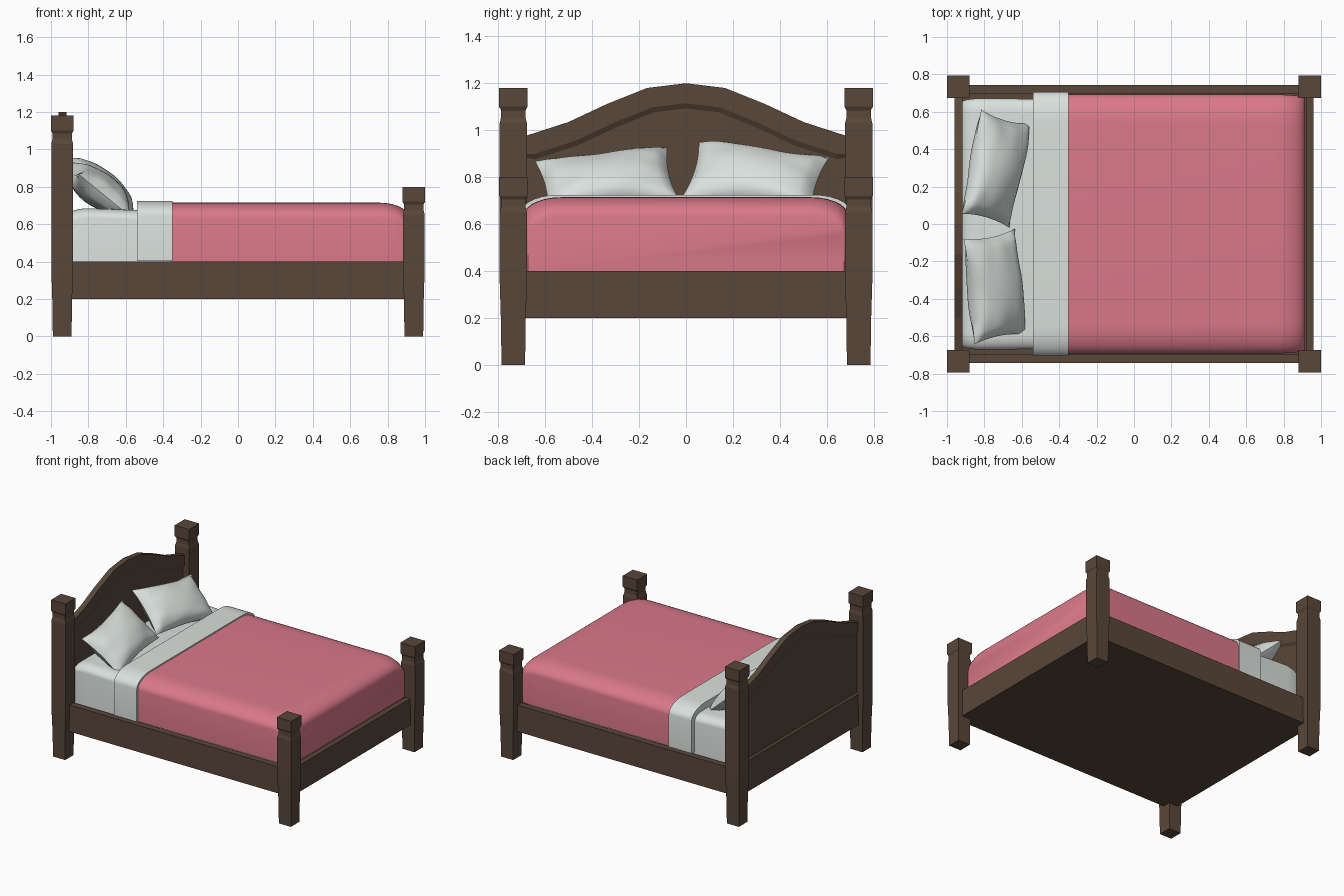
import bpy, bmesh, math
from mathutils import Matrix, Vector

cube = bpy.data.objects.get("Cube")
if cube:
    bpy.data.objects.remove(cube, do_unlink=True)


def material(name, rgb):
    m = bpy.data.materials.new(name)
    m.use_nodes = True
    m.diffuse_color = (*rgb, 1)
    m.node_tree.nodes["Principled BSDF"].inputs["Base Color"].default_value = (*rgb, 1)
    return m


WOOD = material("dark_wood", (0.10, 0.063, 0.042))
PINK = material("pink_fabric", (0.70, 0.19, 0.25))
WHITE = material("white_linen", (0.70, 0.75, 0.72))


def finish(name, bm, mat, smooth=None):
    bmesh.ops.recalc_face_normals(bm, faces=bm.faces)
    mesh = bpy.data.meshes.new(name)
    bm.to_mesh(mesh)
    bm.free()
    mesh.materials.append(mat)
    ob = bpy.data.objects.new(name, mesh)
    bpy.context.collection.objects.link(ob)
    if smooth:
        bpy.ops.object.select_all(action='DESELECT')
        ob.select_set(True)
        bpy.context.view_layer.objects.active = ob
        bpy.ops.object.shade_smooth_by_angle(angle=math.radians(smooth))
    return ob


def loft(name, rings, mat, smooth=None):
    """Skin equal-length closed rings and cap both ends."""
    bm = bmesh.new()
    loops = [[bm.verts.new(p) for p in ring] for ring in rings]
    for a, b in zip(loops, loops[1:]):
        for i in range(len(a)):
            j = (i + 1) % len(a)
            bm.faces.new((a[i], a[j], b[j], b[i]))
    bm.faces.new(loops[0])
    bm.faces.new(loops[-1])
    return finish(name, bm, mat, smooth)


def box(name, lo, hi, mat):
    rings = [[(lo[0], lo[1], z), (hi[0], lo[1], z), (hi[0], hi[1], z), (lo[0], hi[1], z)]
             for z in (lo[2], hi[2])]
    return loft(name, rings, mat)


# Corner posts with tapered feet, a carved neck and a square cap
def post(name, x, y, top):
    profile = [(0, .05), (.2, .053), (.36, .058), (top - .15, .058), (top - .125, .052),
               (top - .095, .052), (top - .08, .06), (top, .06)]
    corners = ((-1, -1), (1, -1), (1, 1), (-1, 1))
    loft(name, [[(x + w * a, y + w * b, z) for a, b in corners] for z, w in profile], WOOD)


for side, y in (("left", .735), ("right", -.735)):
    # the sides are named as seen from the foot end
    post("head_post_" + side, -.94, y, 1.18)
    post("foot_post_" + side, .94, y, .8)
    s = math.copysign(1, y)
    ys = sorted((s * .695, s * .743))
    box("side_rail_" + side, (-.92, ys[0], .2), (.92, ys[1], .4), WOOD)

# End rails and base panel
box("head_rail", (-.96, -.72, .2), (-.92, .72, .4), WOOD)
box("foot_rail", (.92, -.72, .2), (.96, .72, .4), WOOD)
box("base_panel", (-.93, -.7, .2), (.93, .7, .37), WOOD)

# Arched headboard with a recessed panel on both faces
arch = [(0, 1.2), (.165, 1.18), (.34, 1.11), (.5, 1.035), (.67, .98), (.77, .95), (.77, .37)]
outline = arch + [(-y, z) for y, z in reversed(arch[1:])]
bm = bmesh.new()
front = bm.faces.new([bm.verts.new((-.918, y, z)) for y, z in outline])
ext = bmesh.ops.extrude_face_region(bm, geom=[front], use_keep_orig=True)
bmesh.ops.translate(bm, vec=(-.042, 0, 0),
                    verts=[v for v in ext["geom"] if isinstance(v, bmesh.types.BMVert)])
bmesh.ops.recalc_face_normals(bm, faces=bm.faces)
caps = [f for f in bm.faces if len(f.verts) > 4]
bmesh.ops.inset_individual(bm, faces=caps, thickness=.085)
bmesh.ops.inset_individual(bm, faces=caps, thickness=.022, depth=-.012)
finish("headboard", bm, WOOD)


# Bedding: a rounded arch section lofted along the bed
def section(x, half, bottom, top, ry, rz, steps=7):
    pts = []
    for i in range(steps + 1):
        a = math.pi / 2 * i / steps
        pts.append((half - ry + ry * math.cos(a), top - rz + rz * math.sin(a)))
    right = [(half, bottom)] + pts
    return [(x, y, z) for y, z in right] + [(x, -y, z) for y, z in reversed(right)]


def rounded_end(x, direction, half, bottom, top, ry, rz, rx, steps=7):
    rings = []
    for i in range(steps + 1):
        a = math.pi / 2 * i / steps
        rings.append(section(x - direction * rx * (1 - math.sin(a)),
                             half - .02 * (1 - math.cos(a)), bottom,
                             top - rz * (1 - math.cos(a)), ry, rz))
    return rings


head = rounded_end(-.92, -1, .672, .3, .685, .08, .05, .12)
loft("mattress", head[::-1] + [section(.86, .65, .3, .62, .08, .05)], WHITE, 40)
foot = rounded_end(.915, 1, .692, .4, .715, .16, .08, .16)
loft("blanket", [section(-.36, .692, .4, .715, .16, .08)] + foot, PINK, 40)
loft("folded_sheet", [section(x, .705, .402, .725, .16, .08) for x in (-.54, -.35)], WHITE, 40)


# Plump pillows with pinched corners and soft creases
def pillow(name, centre, yaw, roll, tilt, phase):
    n = 20
    bm = bmesh.new()
    bmesh.ops.create_grid(bm, x_segments=n, y_segments=n, size=1)
    top = list(bm.faces)
    dup = bmesh.ops.duplicate(bm, geom=list(bm.verts) + list(bm.edges) + top)
    lower = {g for g in dup["geom"] if isinstance(g, bmesh.types.BMVert)}
    for v in bm.verts:
        u, w = v.co.x, v.co.y
        puff = (max(0, 1 - u * u) * max(0, 1 - w * w)) ** .45
        crease = math.sin(7 * u + 3 * w + phase) * math.sin(5 * w - 2 * u + phase)
        z = puff * (.095 + .007 * crease * (u * u + w * w))
        v.co = Vector((.18 * u * (1 - .10 * (1 - w * w)),
                       .285 * w * (1 - .07 * (1 - u * u)),
                       (-z if v in lower else z) + .012 * math.sin(3 * w + phase) * u))
    bmesh.ops.remove_doubles(bm, verts=bm.verts, dist=.0005)
    turn = [Matrix.Rotation(math.radians(a), 4, axis)
            for a, axis in ((yaw, 'Z'), (roll, 'X'), (tilt, 'Y'))]
    bm.transform(Matrix.Translation(centre) @ turn[0] @ turn[1] @ turn[2])
    finish(name, bm, WHITE, 50)


pillow("pillow_left", (-.74, .295, .80), -11, -6, 40, 0.4)
pillow("pillow_right", (-.745, -.335, .785), 6, 6, 36, 2.1)
